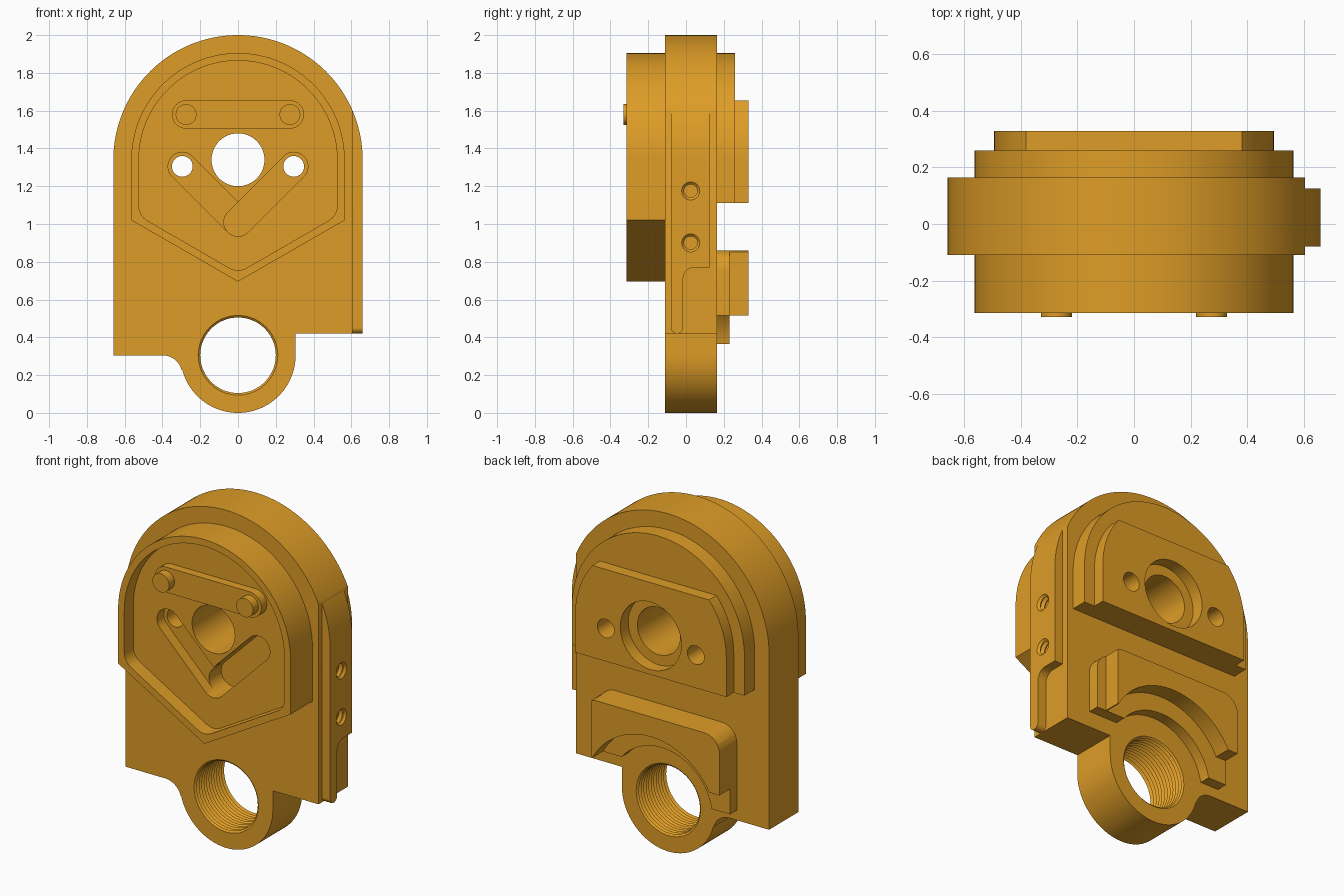
import bpy, bmesh, math
from mathutils import Vector

cube = bpy.data.objects.get("Cube")
if cube:
    bpy.data.objects.remove(cube, do_unlink=True)

metal = bpy.data.materials.new("golden_metal")
metal.use_nodes = True
COLOR = (0.73, 0.335, 0.02, 1)
metal.diffuse_color = COLOR
for node in metal.node_tree.nodes:
    if node.type == 'BSDF_PRINCIPLED':
        node.inputs["Base Color"].default_value = COLOR


# ---- outline helpers (2D) ----
def arc(cx, cz, r, start, end, steps=48):
    angles = [math.radians(start + (end - start) * i / steps) for i in range(steps + 1)]
    return [(cx + r * math.cos(a), cz + r * math.sin(a)) for a in angles]


def circle(cx, cz, r, steps=64):
    return arc(cx, cz, r, 0, 360, steps)[:-1]


def capsule(a, b, r):
    ang = math.degrees(math.atan2(b[1] - a[1], b[0] - a[0]))
    return arc(*b, r, ang - 90, ang + 90, 24) + arc(*a, r, ang + 90, ang + 270, 24)


def box(x0, x1, z0, z1):
    return [(x0, z0), (x1, z0), (x1, z1), (x0, z1)]


def rounded(corners, steps=8):
    """Corners are (a, b) or (a, b, radius)."""
    out = []
    for i, c in enumerate(corners):
        p = Vector(c[:2])
        if len(c) == 2:
            out.append(tuple(p))
            continue
        d0 = (Vector(corners[i - 1][:2]) - p).normalized()
        d1 = (Vector(corners[(i + 1) % len(corners)][:2]) - p).normalized()
        half = d0.angle(d1) / 2
        center = p + (d0 + d1).normalized() * c[2] / math.sin(half)
        reach = c[2] / math.tan(half)
        v0, v1 = p + d0 * reach - center, p + d1 * reach - center
        for k in range(steps + 1):
            spoke = v0.lerp(v1, k / steps).normalized()
            out.append(tuple(center + spoke * c[2]))
    return out


# ---- solid helpers ----
def solid(name, rings):
    """Closed solid from a stack of rings with equal point counts."""
    bm = bmesh.new()
    rows = [[bm.verts.new(p) for p in ring] for ring in rings]
    n = len(rows[0])
    for lo, hi in zip(rows, rows[1:]):
        for i in range(n):
            bm.faces.new((lo[i], lo[(i + 1) % n], hi[(i + 1) % n], hi[i]))
    bm.faces.new(rows[0])
    bm.faces.new(rows[-1])
    bmesh.ops.recalc_face_normals(bm, faces=bm.faces)
    mesh = bpy.data.meshes.new(name)
    bm.to_mesh(mesh)
    bm.free()
    mesh.materials.append(metal)
    obj = bpy.data.objects.new(name, mesh)
    bpy.context.collection.objects.link(obj)
    return obj


def place(outline, t, axis):
    return [(a, t, b) if axis == 'Y' else (t, a, b) for a, b in outline]


def prism(name, outline, lo, hi, axis='Y'):
    return solid(name, [place(outline, lo, axis), place(outline, hi, axis)])


def thread(name, center, r_in, r_out, lo, hi, turns, axis, steps=48):
    rings = []
    for i in range(2 * turns + 1):
        r = r_out if i % 2 == 0 else r_in
        t = lo + (hi - lo) * i / (2 * turns)
        rings.append(place(circle(*center, r, steps), t, axis))
    return solid(name, rings)


def combine(target, other, operation):
    mod = target.modifiers.new(operation, 'BOOLEAN')
    mod.operation, mod.solver, mod.object = operation, 'EXACT', other
    bpy.context.view_layer.objects.active = target
    bpy.ops.object.modifier_apply(modifier=mod.name)
    bpy.data.objects.remove(other, do_unlink=True)


def cut(target, *others):
    for other in others:
        combine(target, other, 'DIFFERENCE')


def shade(obj):
    bpy.ops.object.select_all(action='DESELECT')
    obj.select_set(True)
    bpy.context.view_layer.objects.active = obj
    bpy.ops.object.shade_smooth_by_angle(angle=math.radians(25))


AXIS_Z, LUG_Z = 1.34, 0.305     # heights of the main bore and the lug bore
FRONT, BACK = -0.11, 0.165      # plate faces
SIDE = 0.605                    # flat right-hand edge of the plate

# main plate with the round lug below
top_start = math.degrees(math.acos(SIDE / 0.66))
lug_end = -math.degrees(math.pi - math.atan2(0.105, 0.4))
plate_outline = (arc(0, AXIS_Z, 0.66, top_start, 180, 72)
                 + [(-0.66, LUG_Z)]
                 + arc(-0.4, 0.2, 0.105, 90, 14.7, 12)
                 + arc(0, LUG_Z, 0.305, lug_end, 0, 56)
                 + [(0.305, 0.42), (SIDE, 0.42)])
housing = prism("housing", plate_outline, FRONT, BACK)

# side rail, trimmed to the round top
rail = prism("side_rail", rounded([
    (0.125, 1.62), (-0.08, 1.62), (-0.08, 0.42, 0.032), (-0.015, 0.42, 0.032),
    (-0.015, 0.77, 0.06), (0.125, 0.77)]), 0.58, 0.7, 'X')
combine(rail, prism("rail_trim", arc(0, AXIS_Z, 0.66, 0, 180, 96)
                    + [(-0.66, 0), (0.66, 0)], -0.3, 0.3), 'INTERSECT')
combine(housing, rail, 'UNION')

# front boss with a pocket
boss = prism("front_boss", arc(0, AXIS_Z, 0.565, 0, 180, 64)
             + [(-0.565, 1.02), (0, 0.695), (0.565, 1.02)], -0.315, FRONT + 0.03)
cut(boss, prism("pocket", rounded(
    arc(0, AXIS_Z, 0.525, 0, 180, 64)
    + [(-0.525, 1.044, 0.09), (0, 0.741, 0.09), (0.525, 1.044, 0.09)]), -0.4, -0.23))
combine(housing, boss, 'UNION')

# stepped upper back boss
step = prism("back_boss", arc(0, AXIS_Z, 0.565, 0, 180, 64)
             + [(-0.565, 1.11), (0.565, 1.11)], BACK - 0.03, 0.26)
flat = math.degrees(math.asin(0.315 / 0.495))
pad = prism("back_pad", arc(0, AXIS_Z, 0.495, 0, flat, 20)
            + arc(0, AXIS_Z, 0.495, 180 - flat, 180, 20)
            + [(-0.495, 1.11), (0.495, 1.11)], 0.24, 0.33)
combine(step, pad, 'UNION')
combine(housing, step, 'UNION')


# lower back block, stepped around the lug
def block(name, bottom, lo, hi, radius):
    part = prism(name, rounded(bottom + [(0.45, 0.86, 0.1), (-0.45, 0.86, 0.1)]), lo, hi)
    cut(part, prism("lug_relief", circle(0, LUG_Z, radius, 96), 0, 0.5))
    return part


lower = block("block_base", [(-0.45, 0.365), (0, 0.365), (0, 0.515), (0.45, 0.515)],
              BACK - 0.03, 0.23, 0.335)
upper = block("block_top", [(-0.45, 0.515), (0.45, 0.515)], 0.21, 0.33, 0.437)
cut(upper, prism("end_trim", box(0.39, 0.6, 0.3, 1), 0.1, 0.5))
combine(lower, upper, 'UNION')
combine(housing, lower, 'UNION')

# V-shaped grooves, the right one deeper
for side, floor in ((-1, -0.165), (1, -0.05)):
    cut(housing, prism("groove", capsule((0, 1.01), (side * 0.295, 1.305), 0.075),
                       -0.28, floor))
    cut(housing, prism("small_bore", circle(side * 0.295, 1.305, 0.055, 40), -0.5, 0.5))

# main bore and rear counterbore
cut(housing, prism("main_bore", circle(0, AXIS_Z, 0.14), -0.5, 0.5),
    prism("counterbore", circle(0, AXIS_Z, 0.2), 0.255, 0.5))

# threaded lug bore and side screw holes
cut(housing, thread("lug_thread", (0, LUG_Z), 0.2, 0.213, FRONT - 0.002, BACK + 0.002,
                    12, 'Y', 64))
for z in (1.175, 0.9):
    cut(housing, thread("screw_thread", (0.025, z), 0.035, 0.05, 0.4, 0.662, 9, 'X', 32))
shade(housing)

# guide bar and pins inside the pocket
bar = prism("guide_bar", capsule((-0.275, 1.58), (0.275, 1.58), 0.075), -0.28, -0.23)
shade(bar)
for name, x in (("right_pin", -0.275), ("left_pin", 0.275)):
    shade(prism(name, circle(x, 1.58, 0.055, 40), -0.33, -0.28))
